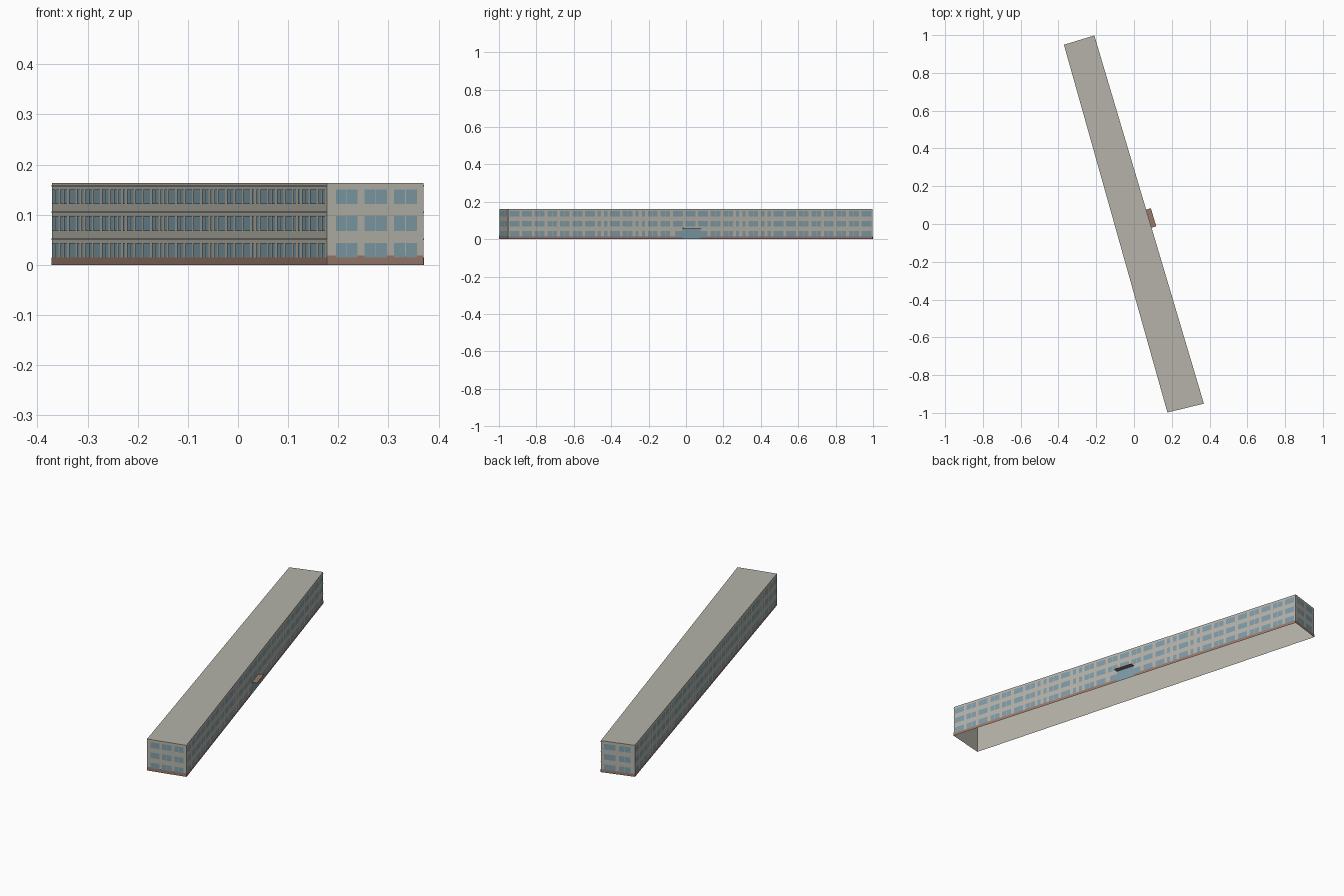
import bpy, bmesh
from mathutils import Vector

if "Cube" in bpy.data.objects:
    bpy.data.objects.remove(bpy.data.objects["Cube"])


def material(name, rgb):
    m = bpy.data.materials.new(name)
    m.use_nodes = True
    m.diffuse_color = (*rgb, 1)
    m.node_tree.nodes["Principled BSDF"].inputs["Base Color"].default_value = (*rgb, 1)
    return m


WALL = material("warm grey plaster", (0.46, 0.45, 0.395))
GLASS = material("blue grey glass", (0.21, 0.33, 0.39))
BRICK = material("brown base", (0.32, 0.19, 0.145))

HEIGHT = 0.163
FRONT_L, FRONT_R = Vector((0.177, -0.998, 0)), Vector((0.37, -0.951, 0))
BACK_R, BACK_L = Vector((-0.21, 0.998, 0)), Vector((-0.371, 0.949, 0))
CORNERS = [FRONT_L, FRONT_R, BACK_R, BACK_L]
WALLS = {"front": (FRONT_L, FRONT_R), "right": (FRONT_R, BACK_R),
         "back": (BACK_R, BACK_L), "left": (BACK_L, FRONT_L)}
ROWS = [(0.015, 0.044), (0.068, 0.097), (0.121, 0.15)]
UP = Vector((0, 0, 1))


def finish(bm, name, mat):
    mesh = bpy.data.meshes.new(name)
    bm.to_mesh(mesh)
    bm.free()
    mesh.materials.append(mat)
    ob = bpy.data.objects.new(name, mesh)
    bpy.context.collection.objects.link(ob)
    return ob


def plate(bm, wall, u0, u1, z0, z1, out):
    """Upright plate on a wall, u running from 0 to 1 along it."""
    a, b = WALLS[wall]
    n = (b - a).cross(UP).normalized() * out
    pts = [a.lerp(b, u) + n + UP * z for u, z in ((u0, z0), (u1, z0), (u1, z1), (u0, z1))]
    bm.faces.new([bm.verts.new(p) for p in pts])


def window(bm, wall, u0, u1, z0, z1):
    """Two panes with a narrow mullion between them."""
    a, b = WALLS[wall]
    mid, gap = (u0 + u1) / 2, 0.0008 / (b - a).length
    plate(bm, wall, u0, mid - gap, z0, z1, 0.0016)
    plate(bm, wall, mid + gap, u1, z0, z1, 0.0016)


# Shell: walls and flat roof, open underneath
bm = bmesh.new()
low = [bm.verts.new(c) for c in CORNERS]
high = [bm.verts.new(c + UP * HEIGHT) for c in CORNERS]
for i in range(4):
    j = (i + 1) % 4
    bm.faces.new((low[i], low[j], high[j], high[i]))
bm.faces.new(high)
finish(bm, "walls_and_roof", WALL)

# Base band all round
bm = bmesh.new()
for wall in WALLS:
    plate(bm, wall, 0, 1, 0, 0.019 if wall == "front" else 0.015, 0.0008)
finish(bm, "base_band", BRICK)

# Thin floor lines along the two long sides
bm = bmesh.new()
for wall in ("left", "right"):
    for z in (0.05, 0.103, 0.156):
        plate(bm, wall, 0, 1, z, z + 0.003, 0.001)
finish(bm, "floor_lines", WALL)

# End windows
for wall, spans in (("front", ((0.092, 0.316), (0.388, 0.622), (0.694, 0.929))),
                    ("back", ((0.09, 0.43), (0.54, 0.88)))):
    bm = bmesh.new()
    for z0, z1 in ROWS:
        for u0, u1 in spans:
            window(bm, wall, u0, u1, z0, z1)
    finish(bm, wall + "_windows", GLASS)

# Long side windows, with narrow pairs at the stairs
DOOR = (0.478, 0.527)
for wall, count, stairs in (("right", 29, (7, 10, 18, 20)), ("left", 33, (3, 8, 13, 19, 24, 29))):
    bm = bmesh.new()
    for i in range(count):
        for row, (z0, z1) in enumerate(ROWS):
            u0, u1 = (i + 0.11) / count, (i + 0.89) / count
            if wall == "right" and row == 0 and u1 > DOOR[0] and u0 < DOOR[1]:
                continue
            if i in stairs:
                third = (u1 - u0) / 3
                plate(bm, wall, u0, u0 + third, z0, z1, 0.0016)
                plate(bm, wall, u1 - third, u1, z0, z1, 0.0016)
            else:
                window(bm, wall, u0, u1, z0, z1)
    finish(bm, wall + "_windows", GLASS)

# Glazed entrance
bm = bmesh.new()
plate(bm, "right", DOOR[0], DOOR[1], 0.002, 0.058, 0.0018)
plate(bm, "right", DOOR[0] - 0.02, DOOR[0], 0.012, 0.044, 0.0018)
plate(bm, "right", DOOR[1], DOOR[1] + 0.02, 0.012, 0.044, 0.0018)
finish(bm, "entrance_glass", GLASS)

# Entrance canopy
bm = bmesh.new()
a, b = WALLS["right"]
n = (b - a).cross(UP).normalized()
p, q = a.lerp(b, DOOR[0]), a.lerp(b, DOOR[1])
rim = [bm.verts.new(v + UP * 0.058) for v in (p, p + n * 0.026, q + n * 0.026, q)]
top = bmesh.ops.extrude_face_region(bm, geom=[bm.faces.new(rim)])
bmesh.ops.translate(bm, vec=UP * 0.002,
                    verts=[v for v in top["geom"] if isinstance(v, bmesh.types.BMVert)])
bmesh.ops.recalc_face_normals(bm, faces=bm.faces)
finish(bm, "entrance_canopy", BRICK)
